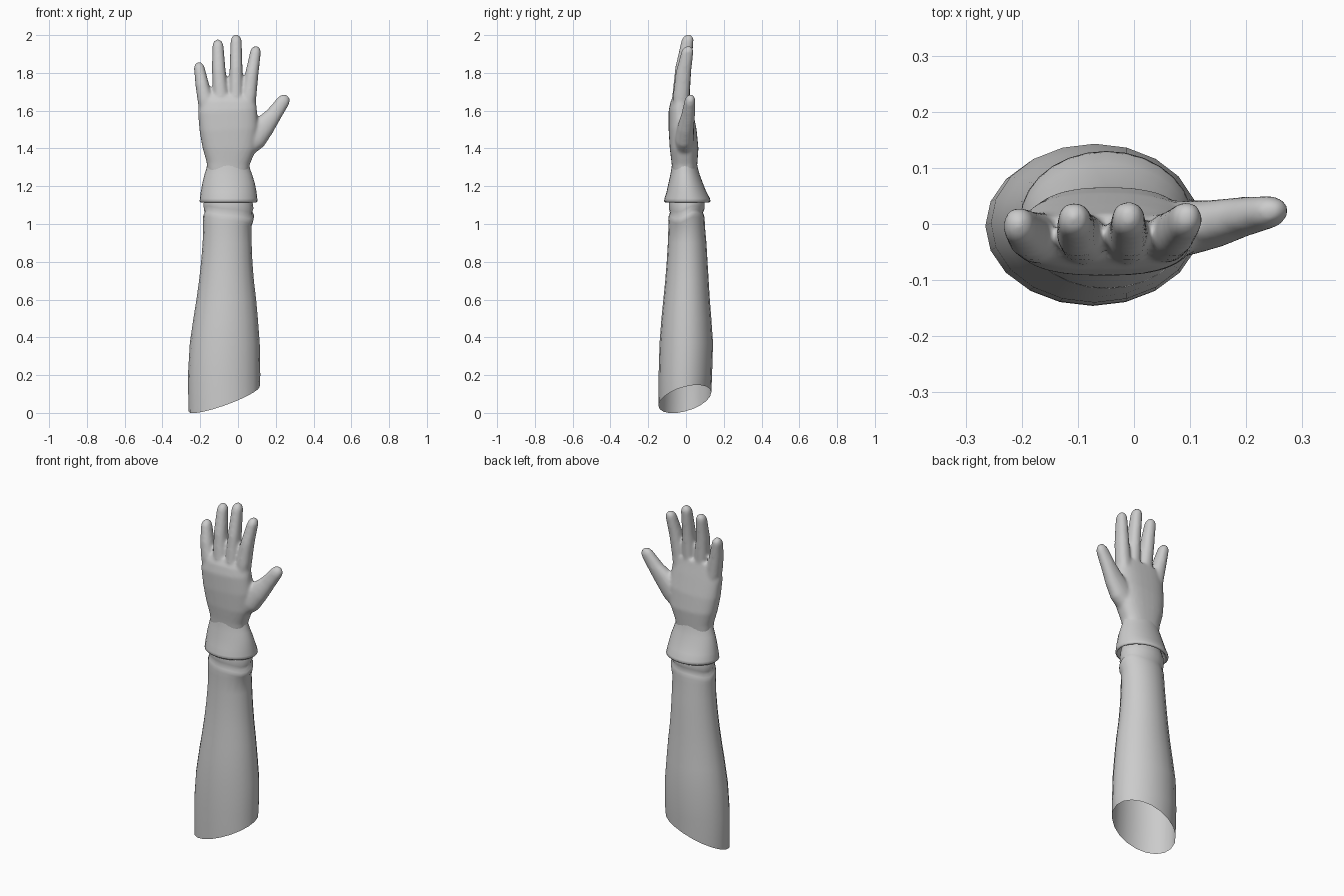
import bpy, bmesh, math
from mathutils import Vector

grey = bpy.data.materials.new("light grey")
grey.diffuse_color = (0.6, 0.6, 0.6, 1)


def tube(name, rings, n=24, caps=True, power=1.0, warp=None):
    """Loft elliptical rings (x, y, z, side radius, depth radius) along a path."""
    bm = bmesh.new()
    loops = []
    for i, (x, y, z, rx, ry) in enumerate(rings):
        a, b = rings[max(i - 1, 0)], rings[min(i + 1, len(rings) - 1)]
        t = Vector((b[0] - a[0], 0, b[2] - a[2]))
        side = Vector((t.z, 0, -t.x)).normalized() if caps else Vector((1, 0, 0))
        loop = []
        for k in range(n):
            ang = 2 * math.pi * k / n
            c, s = math.cos(ang), math.sin(ang)
            c = math.copysign(abs(c) ** power, c)
            s = math.copysign(abs(s) ** power, s)
            p = Vector((x, y, z)) + side * rx * c + Vector((0, ry * s, 0))
            if warp:
                p.z += warp(i, p)
            loop.append(bm.verts.new(p))
        loops.append(loop)
    for la, lb in zip(loops, loops[1:]):
        for k in range(n):
            j = (k + 1) % n
            bm.faces.new((la[k], la[j], lb[j], lb[k]))
    if caps:
        bm.faces.new(loops[0][::-1])
        bm.faces.new(loops[-1])
    me = bpy.data.meshes.new(name)
    bm.to_mesh(me)
    bm.free()
    me.materials.append(grey)
    ob = bpy.data.objects.new(name, me)
    bpy.context.collection.objects.link(ob)
    for p in me.polygons:
        p.use_smooth = True
    return ob


def spans(rows):
    """Turn (z, xmin, xmax, ymin, ymax) rows into rings."""
    return [((a + b) / 2, (c + d) / 2, z, (b - a) / 2, (d - c) / 2) for z, a, b, c, d in rows]


def finger(name, pts):
    """Tube with a rounded tip."""
    x, y, z, rx, ry = pts[-1]
    px, py, pz = pts[-2][:3]
    d = Vector((x - px, y - py, z - pz)).normalized()
    rings = list(pts)
    for k in range(1, 6):
        a = k * math.radians(17)
        o = d * rx * 1.35 * math.sin(a)
        rings.append((x + o.x, y + o.y, z + o.z, rx * math.cos(a), ry * math.cos(a)))
    return tube(name, rings, 16, power=0.9)


# sleeve: open at the bottom, with a slanted lower rim and folds under the cuff
sleeve = tube("sleeve", spans([
    (0.0, -0.262, 0.115, -0.146, 0.134),
    (0.20, -0.265, 0.118, -0.145, 0.138),
    (0.37, -0.255, 0.115, -0.140, 0.143),
    (0.50, -0.236, 0.105, -0.130, 0.134),
    (0.60, -0.220, 0.096, -0.120, 0.126),
    (0.70, -0.206, 0.084, -0.110, 0.120),
    (0.80, -0.195, 0.076, -0.102, 0.114),
    (0.90, -0.187, 0.072, -0.096, 0.108),
    (0.99, -0.184, 0.072, -0.093, 0.100),
    (1.02, -0.186, 0.082, -0.094, 0.099),
    (1.045, -0.184, 0.085, -0.091, 0.096),
    (1.06, -0.176, 0.075, -0.085, 0.090),
    (1.08, -0.181, 0.082, -0.090, 0.098),
    (1.11, -0.182, 0.078, -0.090, 0.098),
    (1.16, -0.168, 0.066, -0.080, 0.085)]), n=20, caps=False,
    warp=lambda i, p: 0.076 + 0.35 * (p.x + 0.07) + 0.25 * p.y if i == 0
    else (0.02 * (p.x + 0.05) / 0.13 * math.sin(p.y * 30) if 9 <= i <= 12 else 0))

# flared glove cuff, with a folded lip running up inside
cuff = tube("glove_cuff", spans([
    (1.17, -0.165, 0.065, -0.080, 0.085),
    (1.13, -0.183, 0.083, -0.098, 0.108),
    (1.113, -0.196, 0.096, -0.108, 0.122),
    (1.12, -0.203, 0.104, -0.116, 0.130),
    (1.135, -0.202, 0.102, -0.114, 0.127),
    (1.17, -0.197, 0.098, -0.103, 0.108),
    (1.22, -0.188, 0.088, -0.092, 0.088),
    (1.26, -0.178, 0.075, -0.083, 0.073),
    (1.295, -0.167, 0.063, -0.077, 0.063),
    (1.32, -0.163, 0.058, -0.074, 0.058)]), n=28, caps=False)

# palm, fingers and thumb, fused into one soft hand
palm = tube("hand", [
    (-0.053, -0.008, 1.27, 0.108, 0.064), (-0.052, -0.008, 1.32, 0.114, 0.068),
    (-0.046, -0.010, 1.40, 0.142, 0.076), (-0.048, -0.018, 1.50, 0.156, 0.074),
    (-0.056, -0.028, 1.60, 0.156, 0.064), (-0.055, -0.028, 1.65, 0.150, 0.053),
    (-0.055, -0.022, 1.685, 0.135, 0.040)], 32, power=0.8)
parts = [
    finger("little_finger", [(-0.150, -0.025, 1.54, 0.045, 0.045), (-0.173, -0.025, 1.66, 0.042, 0.046),
                             (-0.190, -0.018, 1.74, 0.036, 0.042), (-0.204, -0.005, 1.82, 0.029, 0.034)]),
    finger("ring_finger", [(-0.085, -0.025, 1.56, 0.042, 0.045), (-0.091, -0.027, 1.68, 0.042, 0.046),
                           (-0.102, -0.015, 1.82, 0.036, 0.042), (-0.106, 0.005, 1.938, 0.030, 0.033)]),
    finger("middle_finger", [(-0.015, -0.025, 1.56, 0.040, 0.045), (-0.011, -0.027, 1.68, 0.038, 0.046),
                             (-0.010, -0.015, 1.83, 0.034, 0.042), (-0.010, 0.007, 1.964, 0.030, 0.033)]),
    finger("index_finger", [(0.045, -0.025, 1.56, 0.040, 0.045), (0.058, -0.025, 1.68, 0.040, 0.044),
                            (0.074, -0.014, 1.80, 0.035, 0.041), (0.092, 0.006, 1.905, 0.029, 0.033)]),
    finger("thumb", [(0.020, -0.010, 1.39, 0.055, 0.050), (0.085, -0.008, 1.46, 0.072, 0.050),
                     (0.140, 0.000, 1.52, 0.058, 0.043), (0.190, 0.012, 1.58, 0.043, 0.036),
                     (0.234, 0.020, 1.642, 0.036, 0.030)])]
bpy.ops.object.select_all(action='DESELECT')
for ob in parts + [palm]:
    ob.select_set(True)
bpy.context.view_layer.objects.active = palm
bpy.ops.object.join()
remesh = palm.modifiers.new("fuse", 'REMESH')
remesh.mode = 'VOXEL'
remesh.voxel_size = 0.008
remesh.use_smooth_shade = True
soften = palm.modifiers.new("soften", 'SMOOTH')
soften.factor = 0.5
soften.iterations = 8
